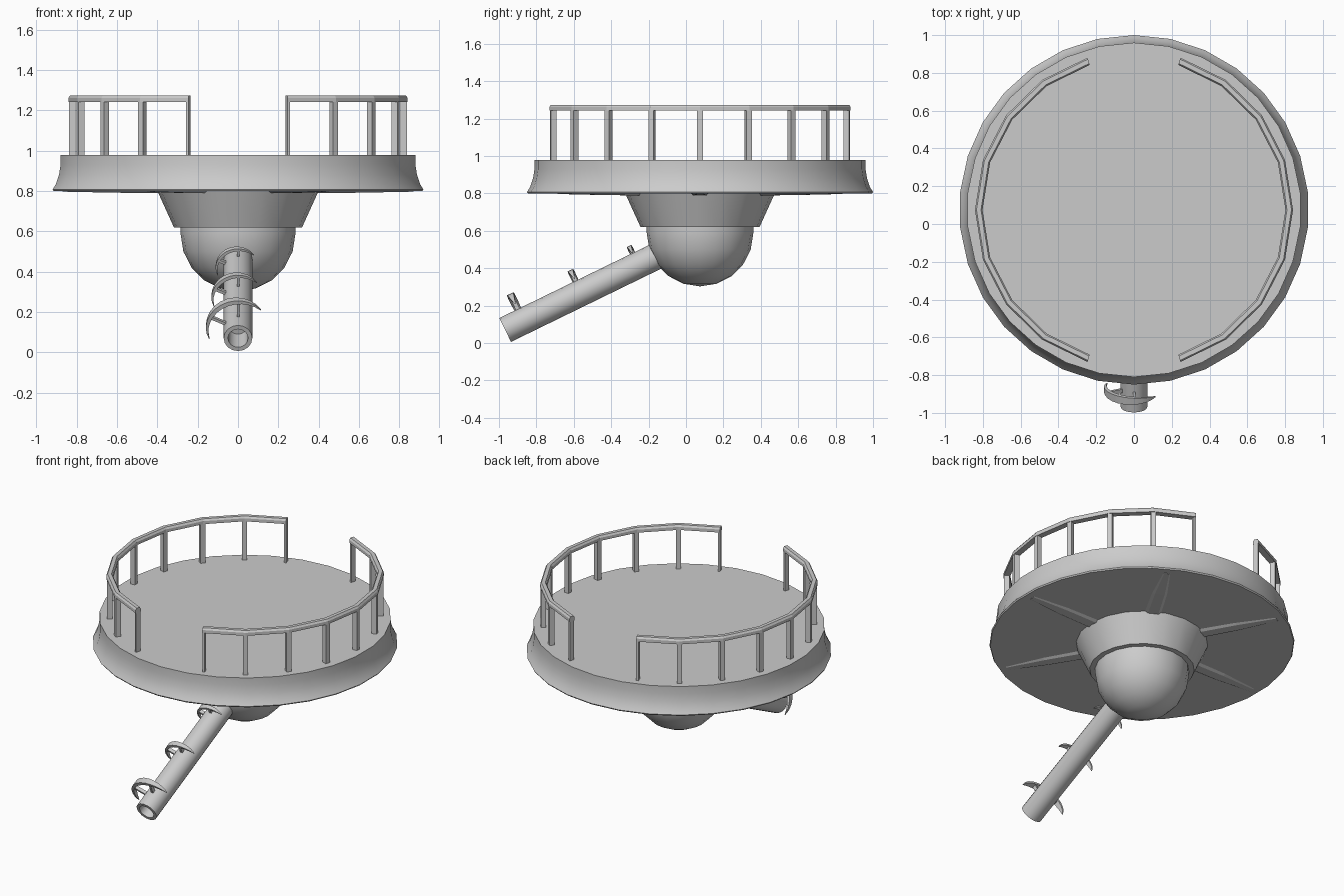
import bpy, bmesh, math
from mathutils import Matrix, Vector

if "Cube" in bpy.data.objects:
    bpy.data.objects.remove(bpy.data.objects["Cube"])

CY = 0.075                                   # y of the deck axis
DECK = Matrix.Translation((0, CY, 0))
TILT = math.radians(26)
# barrel frame: local z runs along the barrel toward its mouth, local y is up
BARREL = Matrix(((-1, 0, 0, 0),
                 (0, -math.sin(TILT), -math.cos(TILT), CY),
                 (0, math.cos(TILT), -math.sin(TILT), 0.578),
                 (0, 0, 0, 1)))


def finish(name, bm, frame, smooth=None, mirror=False):
    bmesh.ops.remove_doubles(bm, verts=bm.verts, dist=1e-5)
    bm.transform(frame)
    bmesh.ops.recalc_face_normals(bm, faces=bm.faces)
    me = bpy.data.meshes.new(name)
    bm.to_mesh(me)
    bm.free()
    ob = bpy.data.objects.new(name, me)
    bpy.context.collection.objects.link(ob)
    if mirror:
        ob.modifiers.new("mirror", 'MIRROR')
    if smooth:
        bpy.ops.object.select_all(action='DESELECT')
        ob.select_set(True)
        bpy.context.view_layer.objects.active = ob
        bpy.ops.object.shade_smooth_by_angle(angle=math.radians(smooth))
    return ob


def skin(bm, rings, ring_closed, path_closed):
    """Bridge rows of points with quads; cap open paths of closed rings."""
    vs = [[bm.verts.new(p) for p in r] for r in rings]
    n, m = len(vs), len(vs[0])
    for i in range(n if path_closed else n - 1):
        for j in range(m if ring_closed else m - 1):
            a, b = vs[i], vs[(i + 1) % n]
            k = (j + 1) % m
            bm.faces.new((a[j], a[k], b[k], b[j]))
    if ring_closed and not path_closed:
        bm.faces.new(vs[0])
        bm.faces.new(vs[-1])


def polar(r, a, z):
    return Vector((r * math.cos(a), r * math.sin(a), z))


def lathe(name, profile, sides, frame, smooth=35):
    bm = bmesh.new()
    angs = [math.pi / 2 + math.tau * i / sides for i in range(sides)]
    skin(bm, [[polar(r, a, z) for r, z in profile] for a in angs], False, True)
    bmesh.ops.dissolve_degenerate(bm, dist=1e-5, edges=bm.edges)
    return finish(name, bm, frame, smooth)


def box(bm, size, matrix):
    bmesh.ops.create_cube(bm, size=1, matrix=matrix @ Matrix.Diagonal((*size, 1)))


# deck with flared skirt
lathe("deck", [(0, 0.98), (0.885, 0.98), (0.885, 0.93), (0.893, 0.88),
               (0.908, 0.835), (0.925, 0.808), (0.92, 0.80), (0, 0.80)], 30, DECK)

# collar under the deck
lathe("collar", [(0, 0.80), (0.40, 0.80), (0.318, 0.62), (0, 0.62)], 20, DECK)

# dome pivot
dome = [(0, 0.63), (0.285, 0.63)]
dome += [(0.285 * math.cos(t), 0.588 - 0.285 * math.sin(t))
         for t in (math.radians(18 * i) for i in range(5))] + [(0, 0.303)]
lathe("dome", dome, 20, DECK)

# shallow ribs under the deck
bm = bmesh.new()
for i in range(6):
    rot = Matrix.Rotation(math.tau * i / 6, 3, 'Z')
    rings = [[rot @ Vector((r, y, z)) for y, z in
              ((-w, 0.802), (w, 0.802), (0.6 * w, zb), (-0.6 * w, zb))]
             for r, w, zb in ((0.3, 0.055, 0.788), (0.62, 0.05, 0.792), (0.87, 0.025, 0.797))]
    skin(bm, rings, True, False)
finish("deck_ribs", bm, DECK)

# handrails, mirrored across x
STEP = math.radians(18.25)
angles = [STEP * i for i in range(-4, 5)]
R = 0.822
bm = bmesh.new()
section = [(-0.02, 1.242), (0.02, 1.242), (0.02, 1.262), (0.012, 1.274),
           (-0.012, 1.274), (-0.02, 1.262)]
skin(bm, [[polar(R + d, a, z) for d, z in section] for a in angles], True, False)
finish("handrail", bm, DECK, mirror=True)

# rail posts, the end ones are half width
bm = bmesh.new()
for i, a in enumerate(angles):
    end = {0: 1, 8: -1}.get(i, 0)
    m = Matrix.Rotation(a, 4, 'Z') @ Matrix.Translation((R, end * 0.007, 1.11))
    box(bm, (0.032, 0.014 if end else 0.03, 0.27), m)
finish("rail_posts", bm, DECK, mirror=True)

# hollow barrel
L = 1.159
lathe("barrel", [(0, 0), (0.071, 0), (0.071, L), (0.05, L), (0.046, L - 0.14),
                 (0, L - 0.14)], 16, BARREL)

# curved claws standing off the barrel, shrinking toward the dome
for n, (pos, r) in enumerate(((1.05, 0.153), (0.706, 0.127), (0.367, 0.107))):
    bm = bmesh.new()
    w, t = 0.14 * r, 0.07 * r
    # local x points to -x in world space, so angles run from the left side
    a0, a1 = math.radians(-22), math.radians(138)
    rings = []
    for i in range(13):
        u = i / 12
        k = max(0.12, math.sin(math.pi * u) ** 0.6)
        a = a0 + (a1 - a0) * u
        rings.append([polar(r + dx * t, a, pos + dz * w * k)
                      for dx, dz in ((-k, -1), (k, -1), (k, 1), (-k, 1))])
    skin(bm, rings, True, False)
    for deg in (25, 91):                     # struts to the barrel
        mid = (0.06 + r) / 2
        m = Matrix.Rotation(math.radians(deg), 4, 'Z') @ Matrix.Translation((mid, 0, pos))
        box(bm, (r - 0.06, 0.014, 0.022), m)
    finish("barrel_claw_%d" % (n + 1), bm, BARREL, 40)
